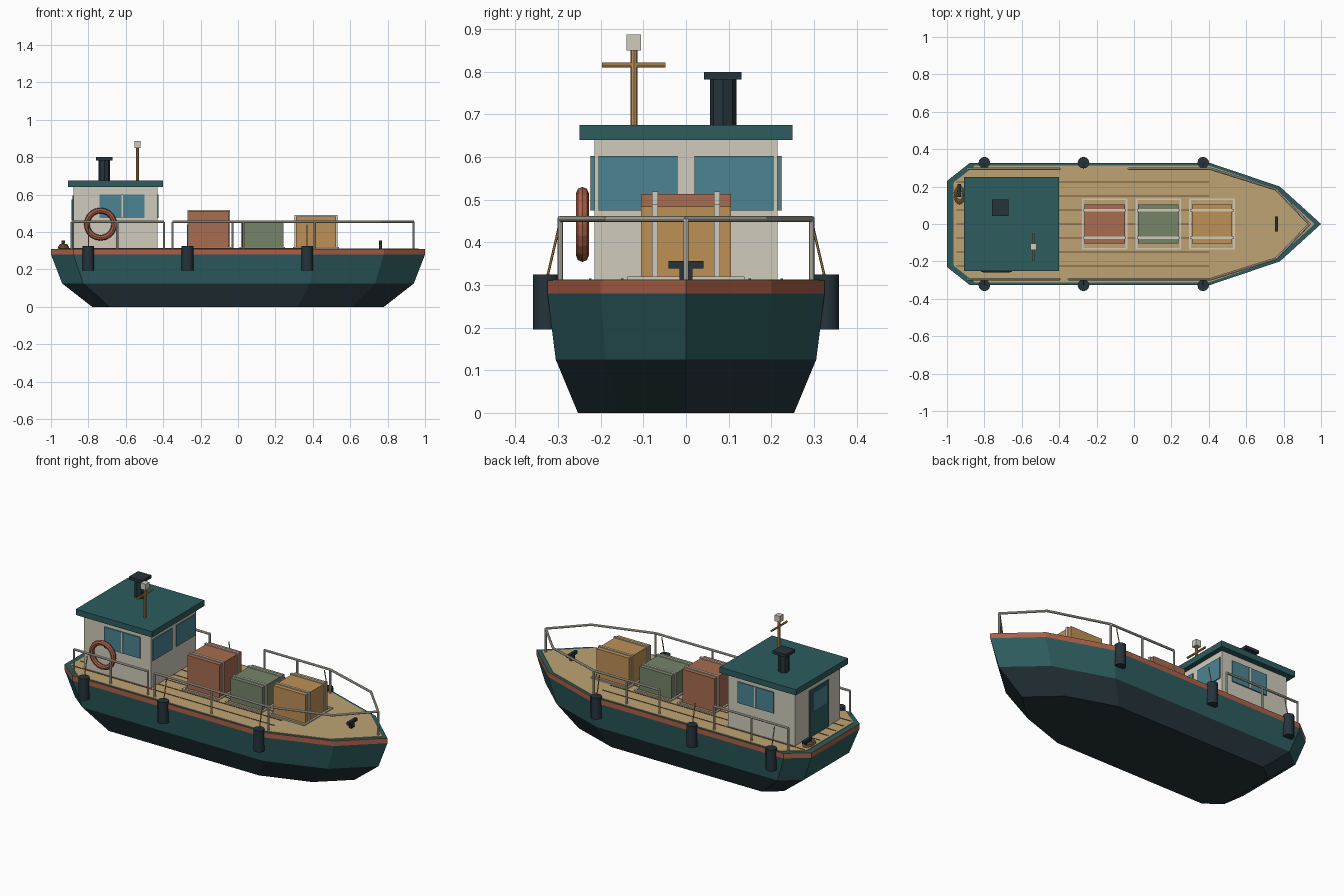
import bpy, bmesh, math
from mathutils import Vector

cube = bpy.data.objects.get("Cube")
if cube:
    bpy.data.objects.remove(cube, do_unlink=True)


def material(name, rgb):
    lin = [(c / 255 / 12.92) if c < 11 else ((c / 255 + 0.055) / 1.055) ** 2.4 for c in rgb]
    m = bpy.data.materials.new(name)
    m.use_nodes = True
    m.diffuse_color = (*lin, 1)
    m.node_tree.nodes["Principled BSDF"].inputs["Base Color"].default_value = (*lin, 1)
    return m


teal = material("teal paint", (45, 92, 95))
charcoal = material("charcoal", (37, 52, 59))
rust = material("rust red", (172, 96, 72))
sand = material("deck wood", (190, 163, 116))
cream = material("cream paint", (208, 203, 188))
glass = material("blue glass", (76, 132, 148))
green = material("sage green", (118, 132, 106))
ochre = material("ochre wood", (190, 145, 86))
brown = material("seam brown", (112, 78, 52))
clay = material("clay red", (168, 108, 80))


def finish(name, bm, *mats):
    bmesh.ops.recalc_face_normals(bm, faces=bm.faces)
    me = bpy.data.meshes.new(name)
    bm.to_mesh(me)
    bm.free()
    for m in mats:
        me.materials.append(m)
    ob = bpy.data.objects.new(name, me)
    bpy.context.scene.collection.objects.link(ob)
    return ob


def box(name, mat, x, y, z):
    """Box given by its (low, high) range on each axis."""
    bm = bmesh.new()
    bmesh.ops.create_cube(bm, size=1)
    for v in bm.verts:
        v.co = [r[0] + (c + 0.5) * (r[1] - r[0]) for r, c in zip((x, y, z), v.co)]
    return finish(name, bm, mat)


def rod(name, mat, a, b, r, sides=8):
    """Cylinder from point a to point b."""
    a, b = Vector(a), Vector(b)
    bm = bmesh.new()
    bmesh.ops.create_cone(bm, cap_ends=True, segments=sides, radius1=r, radius2=r, depth=(b - a).length)
    turn = (b - a).to_track_quat('Z', 'Y')
    for v in bm.verts:
        v.co = turn @ v.co + (a + b) / 2
    ob = finish(name, bm, mat)
    for p in ob.data.polygons:
        p.use_smooth = len(p.vertices) == 4 and sides > 8
    return ob


def ring(name, mat, centre, major, minor, upright):
    bpy.ops.mesh.primitive_torus_add(location=centre, major_radius=major, minor_radius=minor,
                                     major_segments=20, minor_segments=8,
                                     rotation=(math.pi / 2 if upright else 0, 0, 0))
    ob = bpy.context.object
    ob.name = name
    ob.data.materials.append(mat)
    return ob


def loft(name, layers, mats, band_mats, cap):
    """Stack scaled copies of the plan outline: layers are (scale, z)."""
    half = [(1, 0), (0.78, 0.2), (0.41, 0.325), (-0.88, 0.325), (-1, 0.23)]
    plan = half + [(x, -y) for x, y in reversed(half[1:])]
    bm = bmesh.new()
    rings = [[bm.verts.new((x * s, y * s, z)) for x, y in plan] for s, z in layers]
    bm.faces.new(rings[0])
    for low, high, mi in zip(rings, rings[1:], band_mats):
        for i in range(len(plan)):
            j = (i + 1) % len(plan)
            bm.faces.new((low[i], low[j], high[j], high[i])).material_index = mi
    bm.faces.new(rings[-1]).material_index = cap
    return finish(name, bm, *mats)


# Hull with dark bottom, teal sides and a rust rubbing strake, then the deck
loft("hull", [(0.78, 0), (0.94, 0.125), (1, 0.28), (1, 0.31)], (charcoal, teal, rust), (0, 1, 2), 1)
loft("deck", [(0.965, 0.305), (0.965, 0.313)], (sand,), (0,), 0)
for i in range(-3, 4):
    y = i * 0.075
    box("deck_seam", brown, (-0.95, 0.4), (y - 0.003, y + 0.003), (0.31, 0.315))

# Wheelhouse and roof
box("wheelhouse", cream, (-0.88, -0.43), (-0.215, 0.215), (0.31, 0.645))
box("roof", teal, (-0.91, -0.4), (-0.25, 0.25), (0.64, 0.675))
for s in (-1, 1):
    box("front_window", glass, (-0.432, -0.424), sorted((s * 0.02, s * 0.205)), (0.475, 0.602))
    box("side_window", glass, (-0.74, -0.5), sorted((s * 0.214, s * 0.222)), (0.475, 0.602))
    box("side_window_bar", cream, (-0.624, -0.614), sorted((s * 0.216, s * 0.225)), (0.475, 0.602))
box("door", teal, (-0.886, -0.878), (-0.1, 0.08), (0.313, 0.595))
box("door_window", glass, (-0.89, -0.883), (-0.075, 0.055), (0.465, 0.575))

# Funnel, mast and lamp on the roof
rod("funnel", charcoal, (-0.715, 0.087, 0.67), (-0.715, 0.087, 0.785), 0.031)
box("funnel_cap", charcoal, (-0.76, -0.67), (0.042, 0.13), (0.782, 0.8))
rod("mast", ochre, (-0.537, -0.122, 0.67), (-0.537, -0.122, 0.855), 0.008)
rod("mast_crossbar", ochre, (-0.537, -0.197, 0.816), (-0.537, -0.048, 0.816), 0.006)
box("mast_lamp", cream, (-0.554, -0.52), (-0.139, -0.105), (0.85, 0.887))
ring("life_ring", rust, (-0.735, -0.243, 0.442), 0.073, 0.015, True)

# Cargo crates, each with two straps and a frame on the deck
for cx, top, mat in ((-0.157, 0.513, clay), (0.13, 0.453, green), (0.417, 0.484, ochre)):
    x0, x1 = cx - 0.108, cx + 0.108
    box("crate", mat, (x0, x1), (-0.105, 0.105), (0.313, top))
    for s in (-1, 1):
        y = (s * 0.073 - 0.007, s * 0.073 + 0.007)
        box("crate_strap_top", cream, (x0 - 0.006, x1 + 0.006), y, (top, top + 0.006))
        for x in (x0 - 0.003, x1 + 0.003):
            box("crate_strap_side", cream, (x - 0.003, x + 0.003), y, (0.313, top))
        yf = s * 0.132
        box("cargo_frame_side", cream, (cx - 0.122, cx + 0.122), (yf - 0.005, yf + 0.005), (0.31, 0.32))
        xf = cx + s * 0.117
        box("cargo_frame_end", cream, (xf - 0.005, xf + 0.005), (-0.132, 0.132), (0.31, 0.32))

# Railings: a short one by the wheelhouse and a long one to the bow on each side
RAIL = 0.455


def railing(points, posts):
    for a, b in zip(points, points[1:]):
        rod("handrail", cream, (*a, RAIL), (*b, RAIL), 0.007)
    for p in posts:
        rod("rail_post", cream, (*p, 0.31), (*p, RAIL), 0.006)


for s, start in ((-1, -0.35), (1, -0.03)):
    y = s * 0.295
    aft = [(x, y) for x in (-0.89, -0.645, -0.395)]
    railing(aft, aft)
    mid = ((start + 0.41) / 2, y)
    bow = [(start, y), (0.41, y), (0.76, s * 0.185), (0.938, 0)]
    railing(bow, [bow[0], mid, bow[1], bow[3]])

    # Fenders hanging on ropes from the rail
    for x in (-0.8, -0.27, 0.37):
        rod("fender", charcoal, (x, s * 0.328, 0.195), (x, s * 0.328, 0.325), 0.031, 12)
        rod("fender_rope", ochre, (x, s * 0.325, 0.32), (x, s * 0.297, 0.44), 0.003, 6)

# Cleats at bow and stern, with a coiled rope
for name, x, y, w in (("bow_cleat", 0.762, 0, 0.041), ("stern_cleat", -0.935, 0.18, 0.035)):
    box(name + "_base", charcoal, (x - 0.008, x + 0.008), (y - 0.015, y + 0.015), (0.31, 0.342))
    box(name + "_bar", charcoal, (x - 0.009, x + 0.009), (y - w, y + w), (0.339, 0.356))
for i, r in enumerate((0.034, 0.026)):
    coil = ring("rope_coil", ochre, (-0.933, 0.155, 0.319 + i * 0.01), r, 0.006, False)
    coil.scale = (0.75, 1.25, 1)
